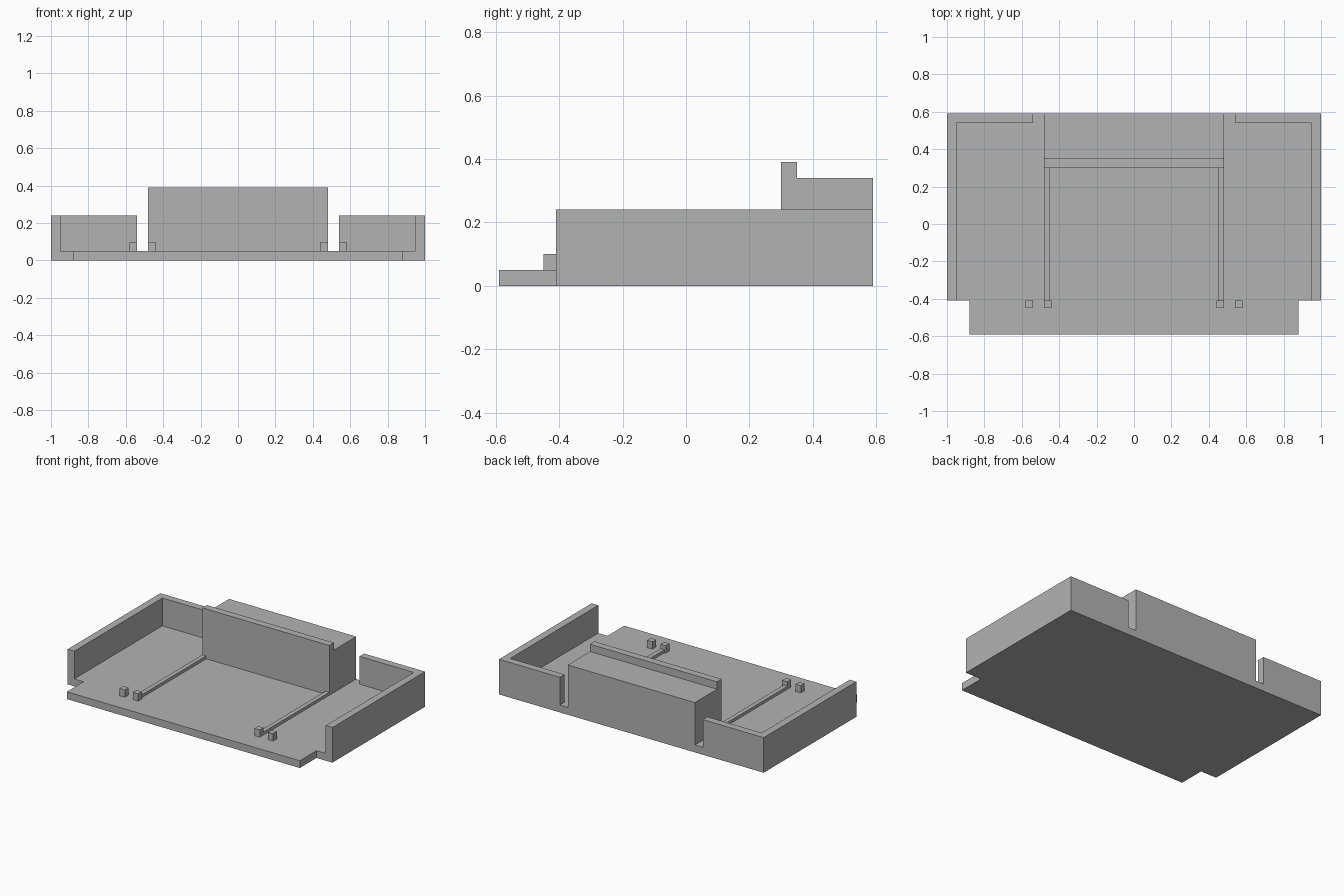
import bpy
import bmesh
from mathutils import Matrix

cube = bpy.data.objects.get("Cube")
if cube:
    bpy.data.objects.remove(cube, do_unlink=True)

# Single matte grey
grey = bpy.data.materials.new("plain_grey")
grey.use_nodes = True
colour = (0.45, 0.45, 0.45, 1)
grey.diffuse_color = colour
grey.node_tree.nodes["Principled BSDF"].inputs["Base Color"].default_value = colour

FLOOR = 0.05      # floor thickness
FRONT = -0.41     # front end of the walls
BACK = 0.59       # rear face
BLOCK = 0.48      # half width of the rear block


def extrude(name, profile, start, end, axis="z", mirror=False):
    """Extrude a profile along z (profile in x, y) or x (profile in y, z)."""
    bm = bmesh.new()
    if axis == "z":
        points = [(a, b, start) for a, b in profile]
        step = (0, 0, end - start)
    else:
        points = [(start, a, b) for a, b in profile]
        step = (end - start, 0, 0)
    face = bm.faces.new([bm.verts.new(p) for p in points])
    made = bmesh.ops.extrude_face_region(bm, geom=[face])["geom"]
    verts = [g for g in made if isinstance(g, bmesh.types.BMVert)]
    bmesh.ops.translate(bm, vec=step, verts=verts)
    if mirror:
        copy = bmesh.ops.duplicate(bm, geom=bm.verts[:] + bm.edges[:] + bm.faces[:])["geom"]
        verts = [g for g in copy if isinstance(g, bmesh.types.BMVert)]
        bmesh.ops.transform(bm, matrix=Matrix.Scale(-1, 4, (1, 0, 0)), verts=verts)
    bmesh.ops.recalc_face_normals(bm, faces=bm.faces)
    mesh = bpy.data.meshes.new(name)
    bm.to_mesh(mesh)
    bm.free()
    mesh.materials.append(grey)
    obj = bpy.data.objects.new(name, mesh)
    bpy.context.collection.objects.link(obj)
    return obj


def rect(x0, x1, y0, y1):
    return [(x0, y0), (x1, y0), (x1, y1), (x0, y1)]


# Floor with a narrower front apron
half = [(0.88, -0.59), (0.88, FRONT), (1, FRONT), (1, BACK)]
extrude("floor", half + [(-x, y) for x, y in reversed(half)], 0, FLOOR)

# L-shaped corner walls, leaving slots beside the rear block
wall = [(0.95, FRONT), (1, FRONT), (1, BACK), (0.54, BACK), (0.54, 0.54), (0.95, 0.54)]
extrude("corner_walls", wall, FLOOR, 0.24, mirror=True)

# Rear block with a raised front lip
block = [(0.30, FLOOR), (BACK, FLOOR), (BACK, 0.34), (0.35, 0.34), (0.35, 0.39), (0.30, 0.39)]
extrude("rear_block", block, -BLOCK, BLOCK, axis="x")

# Low rails running forward from the block
extrude("floor_rails", rect(0.45, BLOCK, FRONT, 0.30), FLOOR, 0.07, mirror=True)

# Pairs of small posts at the front of the rails
for name, x in (("inner_posts", 0.44), ("outer_posts", 0.54)):
    extrude(name, rect(x, x + 0.04, -0.45, FRONT), FLOOR, 0.10, mirror=True)
